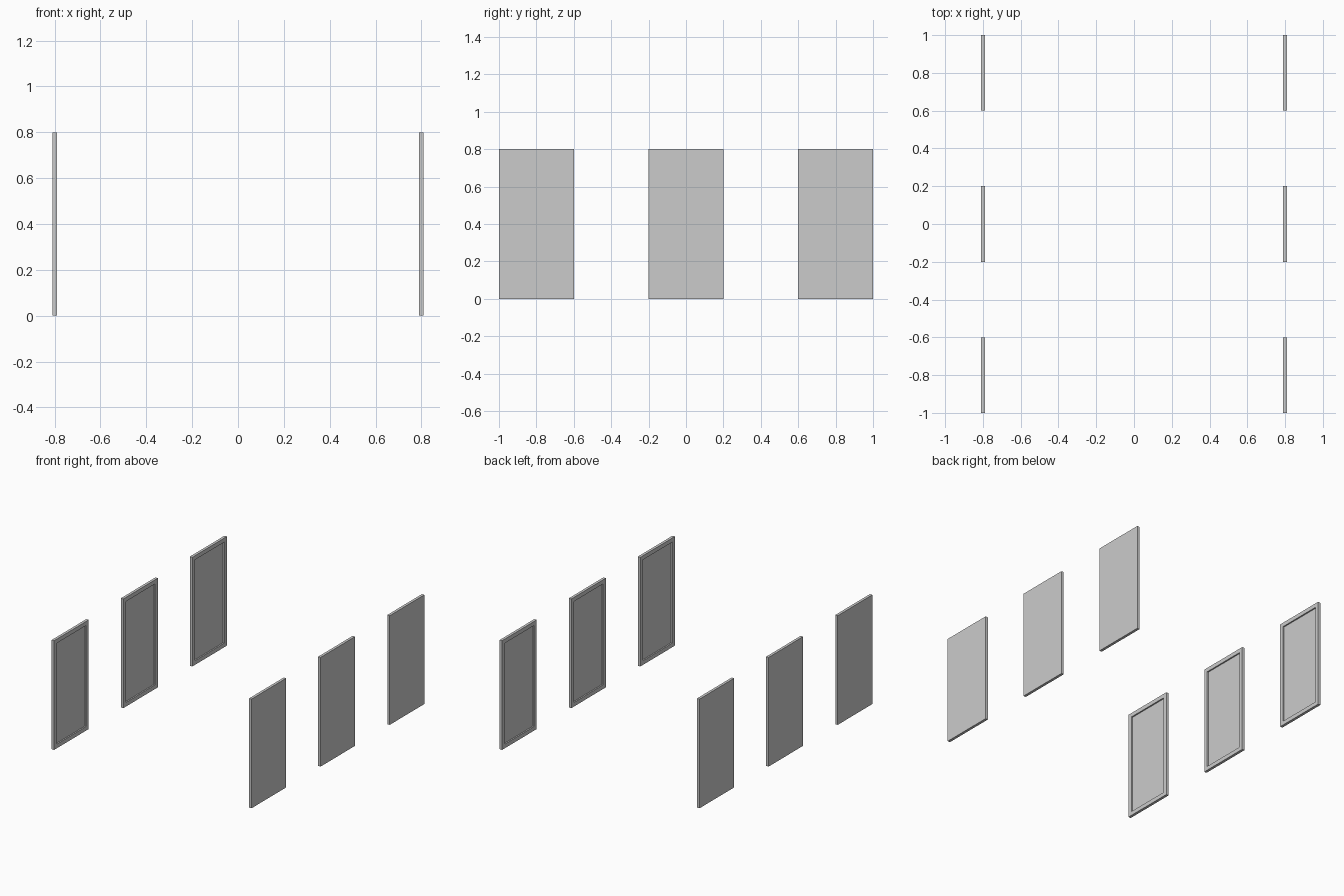
import bpy, bmesh
from mathutils import Matrix, Vector

if "Cube" in bpy.data.objects:
    bpy.data.objects.remove(bpy.data.objects["Cube"])

THICK, WIDTH, HEIGHT = 0.02, 0.4, 0.8
FRAME, RECESS = 0.03, 0.01


def make_panel(name, side, y):
    """Upright panel with a recessed field on the face looking to the centre."""
    bm = bmesh.new()
    bmesh.ops.create_cube(bm, size=1.0, matrix=Matrix.Diagonal((THICK, WIDTH, HEIGHT, 1)))
    bm.normal_update()
    inner = next(f for f in bm.faces if f.normal.x * side < -0.9)
    # border, then the sunken field
    bmesh.ops.inset_individual(bm, faces=[inner], thickness=FRAME, use_even_offset=True)
    bmesh.ops.inset_individual(bm, faces=[inner], thickness=0.0)
    for v in inner.verts:
        v.co.x = side * (RECESS - THICK / 2)
    bmesh.ops.recalc_face_normals(bm, faces=bm.faces[:])
    mesh = bpy.data.meshes.new(name)
    bm.to_mesh(mesh)
    bm.free()
    obj = bpy.data.objects.new(name, mesh)
    obj.location = Vector((side * 0.8, y, HEIGHT / 2))
    bpy.context.collection.objects.link(obj)


# Two facing rows of three panels
for side, label in ((-1, "left"), (1, "right")):
    for y, pos in ((-0.8, "front"), (0.0, "middle"), (0.8, "back")):
        make_panel(f"{label}_{pos}_panel", side, y)
